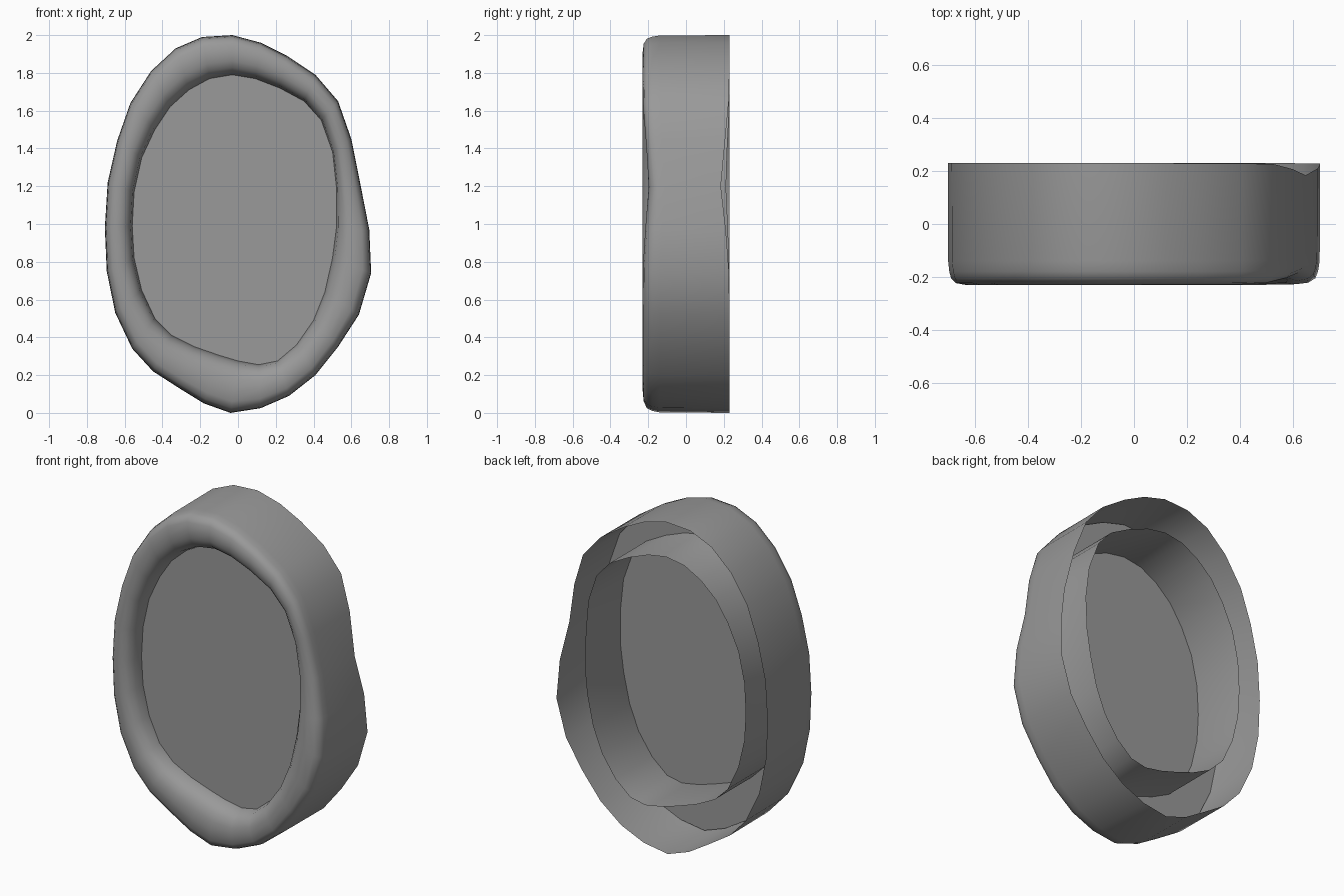
import bpy, bmesh, math

if "Cube" in bpy.data.objects:
    bpy.data.objects.remove(bpy.data.objects["Cube"])

# outer and inner outlines (x, z), paired point by point
outer = [(-.04, .0), (.12, .025), (.27, .09), (.41, .2), (.53, .35), (.64, .52), (.705, .74),
         (.695, .97), (.65, 1.2), (.6, 1.45), (.53, 1.65), (.41, 1.79), (.26, 1.89), (.12, 1.96),
         (-.03, 2), (-.19, 1.99), (-.33, 1.93), (-.46, 1.81), (-.57, 1.64), (-.64, 1.44),
         (-.69, 1.22), (-.705, .98), (-.695, .75), (-.65, .53), (-.56, .34), (-.45, .22),
         (-.31, .13), (-.18, .05)]
inner = [(0, .275), (.11, .255), (.21, .275), (.31, .36), (.4, .49), (.46, .64), (.5, .82),
         (.52, .98), (.52, 1.19), (.5, 1.38), (.44, 1.55), (.35, 1.65), (.22, 1.72), (.09, 1.77),
         (-.03, 1.79), (-.15, 1.77), (-.26, 1.71), (-.36, 1.62), (-.44, 1.5), (-.51, 1.35),
         (-.55, 1.17), (-.56, .99), (-.55, .82), (-.51, .65), (-.44, .5), (-.35, .41),
         (-.23, .35), (-.1, .305)]
# cross-section: (fraction from outer to inner outline, y), open at the back
section = [(0, .23), (.01, -.14), (.04, -.18), (.09, -.207), (.22, -.224), (.45, -.23),
           (.65, -.225), (.82, -.207), (.94, -.175), (1, -.12), (1, .23)]
PANEL_Y = -.12

grey = bpy.data.materials.new("dark_grey")
grey.diffuse_color = (.32, .32, .32, 1)
grey.use_nodes = True
grey.node_tree.nodes["Principled BSDF"].inputs["Base Color"].default_value = grey.diffuse_color


def between(i, t):
    (ox, oz), (ix, iz) = outer[i], inner[i]
    return ox + (ix - ox) * t, oz + (iz - oz) * t


def finish(bm, name, angle):
    me = bpy.data.meshes.new(name)
    bm.to_mesh(me)
    bm.free()
    me.materials.append(grey)
    ob = bpy.data.objects.new(name, me)
    bpy.context.collection.objects.link(ob)
    bpy.ops.object.select_all(action='DESELECT')
    ob.select_set(True)
    bpy.context.view_layer.objects.active = ob
    bpy.ops.object.shade_smooth_by_angle(angle=math.radians(angle))


# hollow rounded frame, slightly pinched in depth on the +x side
n = len(outer)
bm = bmesh.new()
rings = []
for t, y in section:
    ring = []
    for i in range(n):
        x, z = between(i, t)
        pinch = .2 * math.exp(-((z - 1.22) / .27) ** 2) * (1 - .6 * t) if x > 0 else 0
        ring.append(bm.verts.new((x, y * (1 - pinch), z)))
    rings.append(ring)
for a, b in zip(rings, rings[1:]):
    for i in range(n):
        j = (i + 1) % n
        bm.faces.new((a[i], a[j], b[j], b[i]))
bmesh.ops.recalc_face_normals(bm, faces=bm.faces)
bm.normal_update()
front = min(bm.faces, key=lambda f: f.calc_center_median().y)
if front.normal.y > 0:
    bmesh.ops.reverse_faces(bm, faces=bm.faces)
finish(bm, "frame", 45)

# flat panel across the opening, reaching the outer wall inside the hollow frame
bm = bmesh.new()
face = bm.faces.new([bm.verts.new((x, PANEL_Y, z)) for x, z in (between(i, .03) for i in range(n))])
bm.normal_update()
if face.normal.y > 0:
    face.normal_flip()
finish(bm, "panel", 30)
